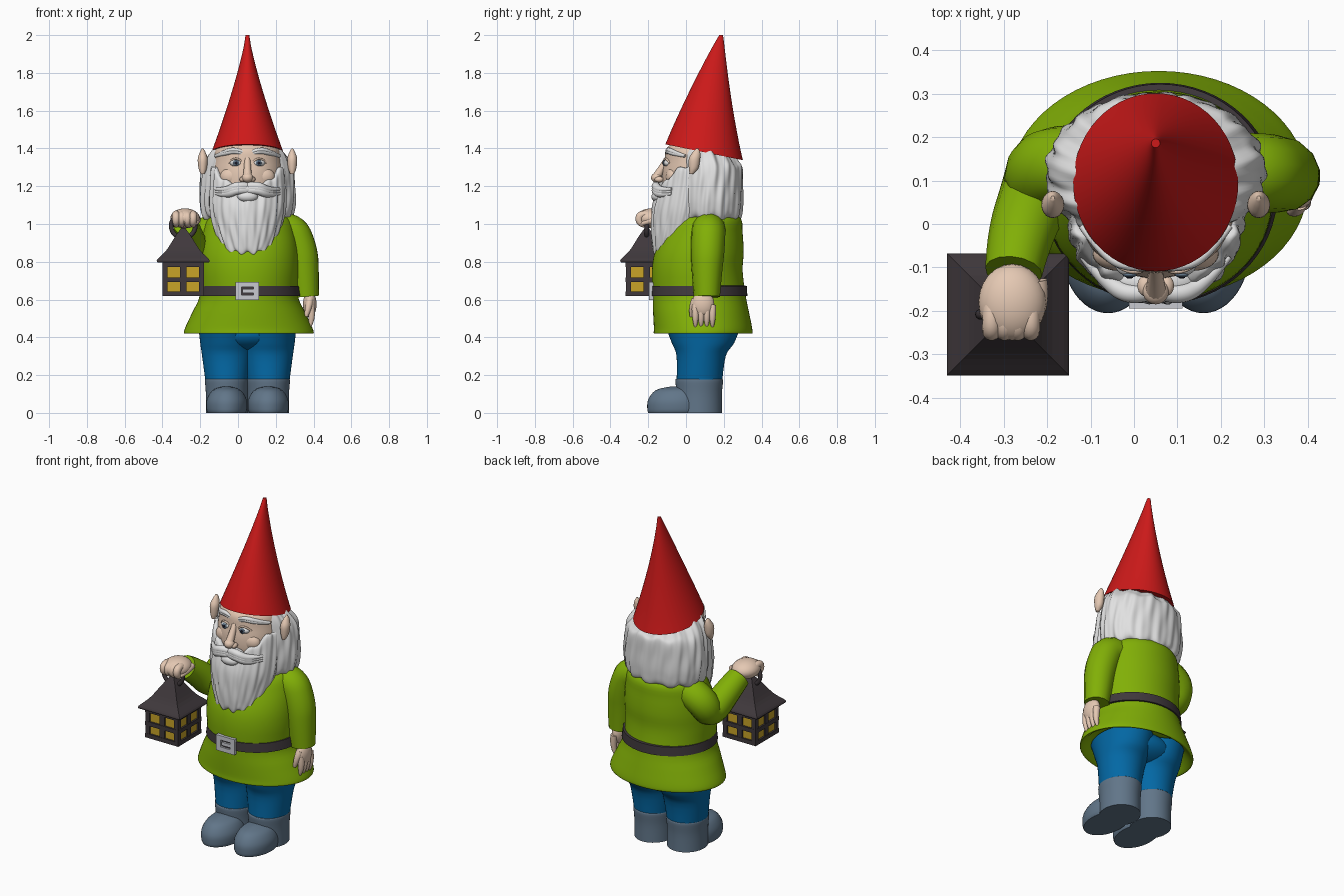
import bpy, bmesh
from math import sin, cos, pi, sqrt

if "Cube" in bpy.data.objects:
    bpy.data.objects.remove(bpy.data.objects["Cube"])


def material(name, red, green, blue):
    mat = bpy.data.materials.new(name)
    mat.use_nodes = True
    mat.diffuse_color = (red, green, blue, 1)
    mat.node_tree.nodes["Principled BSDF"].inputs["Base Color"].default_value = mat.diffuse_color
    return mat


RED = material("hat red", .61, .01, .01)
GREEN = material("tunic green", .22, .43, .002)
BLUE = material("trouser blue", .001, .14, .38)
SLATE = material("boot slate", .12, .18, .25)
SKIN = material("skin", .78, .58, .45)
WHITE = material("hair white", .75, .75, .75)
DARK = material("dark brown", .05, .04, .045)
YELLOW = material("window yellow", .58, .37, .02)
SILVER = material("buckle silver", .58, .59, .63)
BLACK = material("pupil black", .01, .01, .02)
MID = .05  # body centre line


def finish(ob, name, mat, smooth=True):
    ob.name = name
    ob.data.materials.clear()
    ob.data.materials.append(mat)
    bpy.ops.object.select_all(action='DESELECT')
    bpy.context.view_layer.objects.active = ob
    ob.select_set(True)
    if smooth:
        bpy.ops.object.shade_smooth_by_angle(angle=.9)
    return ob


def blend(before, start, end, after, t):
    """Catmull-Rom interpolation of ring values."""
    return [b + t/2 * (c - a + t * (2*a - 5*b + 4*c - d + t * (3*b - a - 3*c + d)))
            for a, b, c, d in zip(before, start, end, after)]


def loft(name, mat, rings, cx=MID, n=48, sub=4, wave=0, turn=0, smooth=True):
    """Skin elliptical rings (z, centre y, x radius, y radius, tilt, side lift)."""
    rings = [list(ring) + [0] * (6 - len(ring)) for ring in rings]
    padded = [rings[0]] + rings + [rings[-1]]
    path = [blend(*padded[i:i + 4], s / sub) for i in range(len(rings) - 1) for s in range(sub)]
    path.append(rings[-1])
    bm = bmesh.new()
    loops = []
    for z, cy, rx, ry, tilt, lift in path:
        loop = []
        for k in range(n):
            a = 2 * pi * k / n + turn
            strand = 1 + wave * (sin(17*a + 2*sin(13*z)) + .7*sin(29*a - 9*z + 1))
            rise = tilt*sin(a) + lift*cos(a)**2 + wave*.6*sin(11*a)
            loop.append(bm.verts.new((cx + rx*strand*cos(a), cy + ry*strand*sin(a), z + rise)))
        loops.append(loop)
    for low, high in zip(loops, loops[1:]):
        for k in range(n):
            bm.faces.new((low[k - 1], low[k], high[k], high[k - 1]))
    bm.faces.new(loops[0])
    bm.faces.new(loops[-1])
    bmesh.ops.recalc_face_normals(bm, faces=bm.faces)
    mesh = bpy.data.meshes.new(name)
    bm.to_mesh(mesh)
    bm.free()
    ob = bpy.data.objects.new(name, mesh)
    bpy.context.collection.objects.link(ob)
    return finish(ob, name, mat, smooth)


def tube(name, mat, points):
    """Round tapered limb through (x, y, z, radius) points."""
    curve = bpy.data.curves.new(name, 'CURVE')
    curve.dimensions = '3D'
    curve.bevel_depth = 1
    curve.bevel_resolution = 5
    curve.use_fill_caps = True
    spline = curve.splines.new('NURBS')
    spline.points.add(len(points) - 1)
    for point, (x, y, z, radius) in zip(spline.points, points):
        point.co = (x, y, z, 1)
        point.radius = radius
    spline.order_u = 3
    spline.use_endpoint_u = True
    spline.resolution_u = 8
    ob = bpy.data.objects.new(name, curve)
    bpy.context.collection.objects.link(ob)
    bpy.ops.object.select_all(action='DESELECT')
    bpy.context.view_layer.objects.active = ob
    ob.select_set(True)
    bpy.ops.object.convert(target='MESH')
    return finish(bpy.context.object, name, mat)


def ball(name, mat, x, y, z, *size):
    bpy.ops.mesh.primitive_uv_sphere_add(segments=24, ring_count=16, location=(x, y, z))
    bpy.context.object.scale = size
    return finish(bpy.context.object, name, mat)


def box(name, mat, x, y, z, *size):
    bpy.ops.mesh.primitive_cube_add(size=1, location=(x, y, z))
    bpy.context.object.scale = size
    return finish(bpy.context.object, name, mat, smooth=False)


# Boots and trousers
for side, word in ((-1, "right"), (1, "left")):
    leg = MID + side * .11
    loft(word + "_boot_shaft", SLATE, [(0, .07, .11, .12), (.1, .07, .11, .12),
         (.17, .07, .115, .126), (.18, .07, .11, .12)], leg)
    loft(word + "_boot_toe", SLATE, [(0, -.05, .1, .15), (.02, -.05, .107, .155),
         (.07, -.05, .105, .15), (.12, -.04, .075, .12), (.14, -.02, .02, .06)], leg)
    loft(word + "_trouser_leg", BLUE, [(.15, .07, .11, .12), (.3, .08, .13, .13),
         (.37, .09, .14, .165), (.46, .09, .15, .2)], leg)
ball("trouser_seat", BLUE, MID, .09, .42, .22, .18, .1)

# Tunic with a hollow hem
loft("tunic", GREEN, [(.47, .09, .28, .21), (.43, .09, .32, .24), (.42, .09, .343, .26),
     (.45, .09, .337, .26), (.53, .08, .3, .254), (.62, .07, .26, .246), (.75, .06, .262, .24),
     (.85, .07, .26, .235), (.95, .09, .245, .21), (1.03, .11, .215, .18), (1.08, .12, .12, .1)],
     MID + .007, n=64)

# Belt and buckle
loft("belt", DARK, [(.617, .07, .25, .23), (.619, .07, .27, .255), (.672, .07, .262, .252),
     (.675, .07, .24, .23)], MID + .01, n=64, sub=1)
BUCKLE_Y, BUCKLE_Z = -.184, .645
for side in (-1, 1):
    box("buckle_side", SILVER, MID + side*.047, BUCKLE_Y, BUCKLE_Z, .03, .022, .094)
    box("buckle_bar", SILVER, MID, BUCKLE_Y, BUCKLE_Z + side*.034, .12, .022, .026)
box("buckle_prong", SILVER, MID + .01, BUCKLE_Y, BUCKLE_Z, .07, .02, .02)

# Hanging left arm and open hand
tube("left_sleeve", GREEN, [(.15, .12, .95, .09), (.275, .12, 1, .09), (.335, .115, .86, .09),
     (.35, .11, .74, .08), (.36, .11, .615, .07)])
ball("left_palm", SKIN, .38, .09, .575, .036, .06, .07)
for finger in range(4):
    y = .05 + finger * .03
    tube("left_finger", SKIN, [(.385, y, .57, .02), (.396, y, .5, .02), (.38, y, .456, .007)])
tube("left_thumb", SKIN, [(.38, .05, .6, .02), (.375, .03, .56, .02), (.36, .03, .51, .01)])

# Bent right arm and fist
tube("right_sleeve", GREEN, [(-.08, .13, .98, .09), (-.2, .15, .95, .09), (-.22, .08, .83, .085),
     (-.265, -.03, .95, .075), (-.277, -.11, 1, .066)])
ball("right_fist", SKIN, -.28, -.18, 1.03, .078, .088, .053)
for finger in range(4):
    x = -.328 + finger * .03
    tube("right_finger", SKIN, [(x, -.18, 1.045, .02), (x, -.245, 1.06, .022),
                                (x, -.25, 1, .02), (x, -.21, .99, .01)])
tube("right_thumb", SKIN, [(-.22, -.13, 1.03, .02), (-.21, -.19, 1.02, .02),
                           (-.23, -.235, 1, .01)])

# Lantern
LX, LY, LZ = -.29, -.208, .71
box("lantern_glass", YELLOW, LX, LY, LZ, .2, .2, .17)
for z in (.631, .705, .785):
    box("lantern_frame", DARK, LX, LY, z, .222, .222, .025)
box("lantern_mullion", DARK, LX, LY, LZ, .034, .218, .17)
box("lantern_mullion", DARK, LX, LY, LZ, .218, .034, .17)
for side in (-1, 1):
    for end in (-1, 1):
        box("lantern_post", DARK, LX + side*.097, LY + end*.097, LZ, .027, .027, .18)
loft("lantern_roof", DARK, [(z, LY, half * sqrt(2), half * sqrt(2)) for z, half in
     ((.797, .137), (.812, .137), (.86, .09), (.93, .045), (.98, .01))],
     LX, n=4, turn=pi/4, smooth=False)
bpy.ops.mesh.primitive_torus_add(major_radius=.064, minor_radius=.012, major_segments=32,
                                 minor_segments=10, location=(LX, LY, .99), rotation=(pi/2, 0, 0))
finish(bpy.context.object, "lantern_ring", DARK)

# Head, hair and beard
loft("head", SKIN, [(1.08, .06, .13, .13), (1.18, .05, .18, .167), (1.26, .05, .185, .175),
     (1.33, .05, .18, .164), (1.4, .06, .17, .163), (1.45, .08, .12, .12)])
loft("hair", WHITE, [(1.02, .12, .14, .1), (1.03, .12, .225, .165), (1.1, .12, .25, .18),
     (1.2, .12, .25, .18), (1.29, .12, .24, .178), (1.35, .11, .213, .172, -.03),
     (1.4, .1, .165, .15, -.04), (1.42, .1, .12, .1, -.04)], n=144, sub=6, wave=.016)
loft("beard", WHITE, [(.84, -.09, .04, .05), (.85, -.085, .115, .085), (.9, -.05, .15, .13),
     (.98, -.02, .178, .163), (1.08, 0, .2, .178), (1.15, .015, .2, .172, 0, .06),
     (1.18, .025, .19, .165, 0, .13), (1.175, .03, .14, .12, 0, .1)], n=144, sub=6, wave=.018)

# Face and ears
for side in (-1, 1):
    def out(distance):
        return MID + side * distance
    for strand in range(3):
        drop = strand * .012
        tube("moustache_strand", WHITE, [(MID, -.15, 1.2 - drop, .02),
             (out(.05), -.168, 1.208 - drop, .023), (out(.11), -.138, 1.175 - drop, .02),
             (out(.17), -.075, 1.185 - drop, .007)])
    for rise in (0, .01):
        tube("eyebrow", WHITE, [(out(.025), -.1, 1.372 + rise, .008),
             (out(.065), -.1, 1.388 + rise, .012), (out(.12), -.07, 1.372 + rise, .012),
             (out(.17), -.005, 1.36, .008)])
    eye, eye_z = out(.06), 1.323
    ball("eye_white", WHITE, eye, -.094, eye_z, .033, .026, .02)
    ball("eye_iris", SLATE, eye, -.117, eye_z, .016, .006, .016)
    ball("eye_pupil", BLACK, eye, -.122, eye_z, .008, .004, .008)
    tube("eyelid", SKIN, [(out(.025), -.105, eye_z, .005), (eye, -.12, eye_z + .045, .006),
                          (out(.1), -.086, eye_z, .005)])
    ball("cheek", SKIN, out(.085), -.068, 1.25, .06, .04, .05)
    ball("nostril", SKIN, out(.024), -.142, 1.236, .018, .024, .016)
    loft("ear", SKIN, [(1.265, .03, .01, .01), (1.295, .04, .022, .025), (1.345, .045, .026, .03),
         (1.38, .055, .015, .02), (1.4, .06, .004, .005)], out(.237), n=20)
tube("nose_bridge", SKIN, [(MID, -.1, 1.345, .016), (MID, -.125, 1.3, .018),
                           (MID, -.155, 1.25, .024)])
ball("nose_tip", SKIN, MID, -.155, 1.245, .03, .03, .026)
ball("upper_lip", WHITE, MID, -.135, 1.185, .09, .04, .035)
ball("lower_lip", WHITE, MID, -.15, 1.145, .055, .033, .03)


def hat_ring(t):
    """Cone ring leaning backwards, its brim tilted up at the front."""
    left = 1 - t
    return (1.38 + .62*t, .096 + .09*t**1.6, .18*left**1.25 + .01, .195*left**.95 + .01,
            -.042*left**3)


loft("hat", RED, [hat_ring(step / 12) for step in range(13)], n=56)
